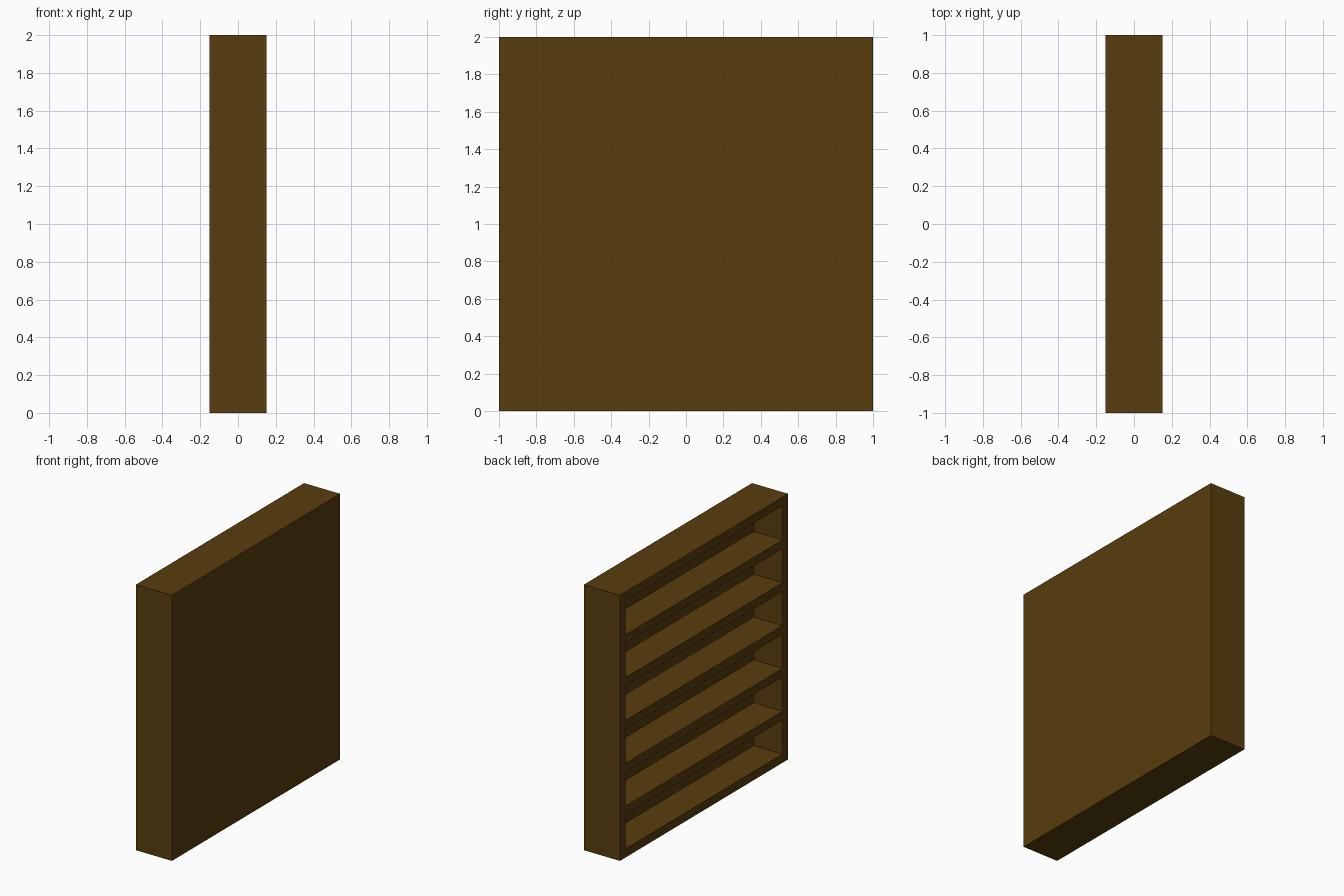
import bpy

if "Cube" in bpy.data.objects:
    bpy.data.objects.remove(bpy.data.objects["Cube"])

W, D, H = 2.0, 0.30, 2.0   # width (y), depth (x), height (z)
T = 0.065                  # board thickness
BACK = 0.06                # back panel thickness
BAYS = 6

wood = bpy.data.materials.new("dark_wood")
wood.diffuse_color = (0.098, 0.047, 0.004, 1)
wood.use_nodes = True
wood.node_tree.nodes["Principled BSDF"].inputs["Base Color"].default_value = wood.diffuse_color


def board(name, x0, x1, y0, y1, z0, z1):
    bpy.ops.mesh.primitive_cube_add(
        size=1, location=((x0 + x1) / 2, (y0 + y1) / 2, (z0 + z1) / 2))
    ob = bpy.context.object
    ob.name = name
    ob.scale = (x1 - x0, y1 - y0, z1 - z0)
    bpy.ops.object.transform_apply(location=False, rotation=False, scale=True)
    ob.data.materials.append(wood)
    return ob


front, rear = -D / 2, D / 2
inner_rear = rear - BACK
inner_y = W / 2 - T

# Outer case: sides run full height, top and bottom fit between them
for name, s in (("left_side", 1), ("right_side", -1)):
    y0, y1 = sorted((s * inner_y, s * W / 2))
    board(name, front, rear, y0, y1, 0, H)
board("bottom_board", front, rear, -inner_y, inner_y, 0, T)
board("top_board", front, rear, -inner_y, inner_y, H - T, H)

# Back panel closing the +x side
board("back_panel", inner_rear, rear, -inner_y, inner_y, T, H - T)

# Evenly spaced shelves, flush with the open -x side
pitch = (H - T) / BAYS
for i in range(1, BAYS):
    board(f"shelf_{i}", front, inner_rear, -inner_y, inner_y, i * pitch, i * pitch + T)
